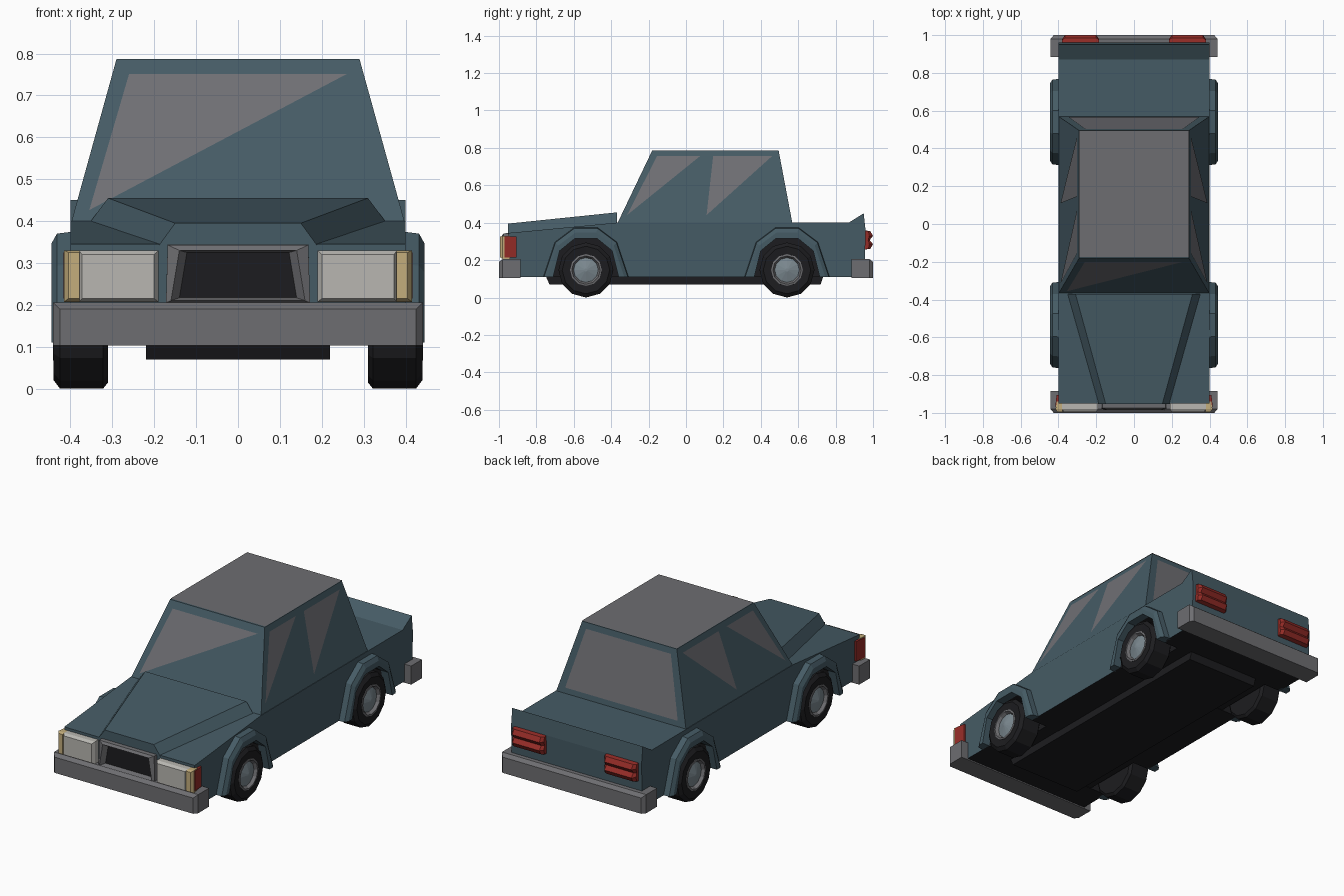
import bpy, bmesh, math
from mathutils import Vector

if "Cube" in bpy.data.objects:
    bpy.data.objects.remove(bpy.data.objects["Cube"])


def material(name, r, g, b):
    m = bpy.data.materials.new(name)
    m.diffuse_color = (r, g, b, 1)
    m.use_nodes = True
    m.node_tree.nodes["Principled BSDF"].inputs["Base Color"].default_value = m.diffuse_color
    return m


PAINT = material("paint", 0.06, 0.105, 0.13)
GREY = material("grey_trim", 0.155, 0.155, 0.165)
GLASS = material("glass", 0.16, 0.16, 0.175)
BLACK = material("black", 0.012, 0.012, 0.014)
LENS = material("lens", 0.48, 0.47, 0.44)
AMBER = material("amber", 0.55, 0.42, 0.2)
RED = material("red", 0.3, 0.025, 0.02)
HUB = material("hub", 0.2, 0.25, 0.28)


def finish(bm, name, mat, mirror):
    me = bpy.data.meshes.new(name)
    bm.to_mesh(me)
    bm.free()
    me.materials.append(mat)
    ob = bpy.data.objects.new(name, me)
    bpy.context.collection.objects.link(ob)
    if mirror:
        ob.modifiers.new("mirror", 'MIRROR').use_mirror_merge = False
    return ob


def loft(name, rings, mat, mirror=False):
    """Closed solid through rings that share a point count."""
    bm = bmesh.new()
    rows = [[bm.verts.new(p) for p in ring] for ring in rings]
    n = len(rows[0])
    for a, b in zip(rows, rows[1:]):
        for i in range(n):
            j = (i + 1) % n
            bm.faces.new((a[i], a[j], b[j], b[i]))
    bm.faces.new(rows[0])
    bm.faces.new(rows[-1])
    bmesh.ops.recalc_face_normals(bm, faces=bm.faces)
    return finish(bm, name, mat, mirror)


def at_x(x, yz):
    return [(x, y, z) for y, z in yz]


def rect_y(y, x0, x1, z0, z1):
    return [(x0, y, z0), (x1, y, z0), (x1, y, z1), (x0, y, z1)]


def rect_z(z, x0, x1, y0, y1):
    return [(x0, y0, z), (x1, y0, z), (x1, y1, z), (x0, y1, z)]


def pane(name, pts, outward, mat, mirror=False):
    """Flat panel lifted slightly off the surface beneath."""
    pts = [Vector(p) for p in pts]
    n = (pts[1] - pts[0]).cross(pts[2] - pts[0]).normalized()
    if n.dot(Vector(outward)) < 0:
        n.negate()
        pts.reverse()
    bm = bmesh.new()
    bm.faces.new([bm.verts.new(p + n * 0.003) for p in pts])
    return finish(bm, name, mat, mirror)


# lower body with wheel arches cut into its profile
AXLES = (-0.535, 0.54)
ARCH = [(-0.175, 0.11), (-0.14, 0.25), (-0.06, 0.315), (0.06, 0.315), (0.14, 0.25), (0.175, 0.11)]
profile = [(-0.95, 0.11)]
for c in AXLES:
    profile += [(c + y, z) for y, z in ARCH]
profile += [(0.955, 0.11), (0.96, 0.36), (0.95, 0.45), (0.87, 0.40), (-0.37, 0.40), (-0.95, 0.345)]
body = loft("body", [at_x(-0.4, profile), at_x(0.4, profile)], PAINT)
body.data.materials.append(BLACK)
for p in body.data.polygons:
    inner = abs(p.center.y) < 0.8 and p.center.z < 0.33
    if abs(p.normal.x) < 0.5 and (p.normal.z < -0.9 or inner):
        p.material_index = 1

# underside
loft("wheel_well_liner", [rect_z(0.112, -0.3, 0.3, -0.9, 0.9),
                          rect_z(0.33, -0.3, 0.3, -0.9, 0.9)], BLACK)
loft("chassis", [rect_z(0.07, -0.22, 0.22, -0.73, 0.72),
                 rect_z(0.115, -0.22, 0.22, -0.75, 0.735)], BLACK)

# raised hood
loft("hood", [[(-0.19, -0.952, 0.34), (0.19, -0.952, 0.34), (0.15, -0.952, 0.395), (-0.15, -0.952, 0.395)],
              [(-0.355, -0.37, 0.395), (0.355, -0.37, 0.395), (0.31, -0.37, 0.455), (-0.31, -0.37, 0.455)]], PAINT)

# cabin, roof and windows
loft("cabin", [rect_z(0.39, -0.4, 0.4, -0.37, 0.57), rect_z(0.787, -0.29, 0.29, -0.18, 0.495)], PAINT)
pane("roof", rect_z(0.787, -0.29, 0.29, -0.175, 0.495), (0, 0, 1), GREY)


def t(z):
    return (z - 0.39) / 0.397


def front(x, z):
    return (x, -0.37 + 0.19 * t(z), z)


def back(x, z):
    return (x, 0.57 - 0.075 * t(z), z)


def side(y, z):
    return (0.4 - 0.11 * t(z), y, z)


pane("windshield", [front(-0.26, 0.75), front(0.26, 0.75), front(-0.355, 0.425)], (0, -1, 0), GLASS)
pane("rear_window", [back(-0.26, 0.755), back(0.26, 0.755), back(0.345, 0.43), back(-0.345, 0.43)], (0, 1, 0), GLASS)
pane("front_side_window", [side(-0.315, 0.44), side(-0.155, 0.755), side(0.075, 0.755)], (1, 0, 0), GLASS, True)
pane("rear_side_window", [side(0.11, 0.44), side(0.145, 0.755), side(0.46, 0.755)], (1, 0, 0), GLASS, True)

# flared arches and wheels
OUTER = [(-0.22, 0.11), (-0.16, 0.29), (-0.06, 0.365), (0.06, 0.365), (0.16, 0.29), (0.22, 0.11)]


def arch(c, x, grow):
    outer = [(c + y * grow, 0.11 + (z - 0.11) * grow) for y, z in OUTER]
    return at_x(x, outer + [(c + y, z) for y, z in reversed(ARCH)])


def circle(c, x, r):
    return [(x, c + r * math.cos(k * math.pi / 6), 0.147 + r * math.sin(k * math.pi / 6)) for k in range(12)]


def lathe(name, c, steps, mat):
    loft(name, [circle(c, x, r) for x, r in steps], mat, True)


for tag, c in zip(("front", "rear"), AXLES):
    loft(tag + "_arch_flare", [arch(c, 0.39, 1.04), arch(c, 0.432, 1.02), arch(c, 0.445, 0.93)], PAINT, True)
    lathe(tag + "_tyre", c, [(0.31, 0.132), (0.322, 0.147), (0.425, 0.147), (0.44, 0.127), (0.437, 0.085), (0.415, 0.08)], BLACK)
    lathe(tag + "_rim", c, [(0.41, 0.086), (0.44, 0.085), (0.442, 0.076), (0.425, 0.066)], GREY)
    lathe(tag + "_hub", c, [(0.415, 0.068), (0.426, 0.066), (0.442, 0.008)], HUB)

# bumpers with a sloped top edge
for tag, s in (("front", -1), ("rear", 1)):
    loft(tag + "_bumper", [rect_y(s * 0.885, -0.442, 0.442, 0.103, 0.206),
                           rect_y(s * 0.98, -0.442, 0.442, 0.103, 0.206),
                           rect_y(s * 1.0, -0.425, 0.425, 0.103, 0.19)], GREY)

# grille frame and dark recess
frame = bmesh.new()
loops = [[(-a, y, z0), (a, y, z0), (b, y, z1), (-b, y, z1)] for a, b, y, z0, z1 in (
    (0.172, 0.168, -0.94, 0.205, 0.345), (0.172, 0.168, -0.975, 0.205, 0.343),
    (0.16, 0.14, -0.985, 0.21, 0.33), (0.14, 0.122, -0.96, 0.217, 0.325))]
rows = [[frame.verts.new(p) for p in ring] for ring in loops]
for a, b in zip(rows, rows[1:]):
    for i in range(4):
        frame.faces.new((a[i], a[(i + 1) % 4], b[(i + 1) % 4], b[i]))
finish(frame, "grille_frame", GREY, False)
pane("grille_recess", [(-0.14, -0.957, 0.217), (0.14, -0.957, 0.217), (0.122, -0.957, 0.325), (-0.122, -0.957, 0.325)],
     (0, -1, 0), BLACK)

# headlights, corner lamps and side markers
loft("headlight", [rect_y(-0.94, 0.19, 0.38, 0.207, 0.33), rect_y(-0.98, 0.19, 0.38, 0.207, 0.33),
                   rect_y(-0.995, 0.2, 0.372, 0.215, 0.32)], LENS, True)
loft("corner_lamp", [rect_y(-0.94, 0.378, 0.409, 0.207, 0.33), rect_y(-0.98, 0.378, 0.415, 0.207, 0.33),
                     rect_y(-0.995, 0.378, 0.405, 0.215, 0.325)], AMBER, True)
loft("side_marker", [rect_y(-0.97, 0.38, 0.417, 0.215, 0.325), rect_y(-0.905, 0.38, 0.41, 0.215, 0.325)], RED, True)


# ridged tail lights
def ridges(x, d):
    return at_x(x, [(0.945, 0.255), (0.97 + d * 0.5, 0.26), (0.97 + d, 0.285), (0.97 + d * 0.4, 0.307),
                    (0.97 + d, 0.33), (0.97 + d * 0.5, 0.355), (0.945, 0.36)])


loft("tail_light", [ridges(0.185, 0.01), ridges(0.2, 0.03), ridges(0.365, 0.03), ridges(0.38, 0.01)], RED, True)
